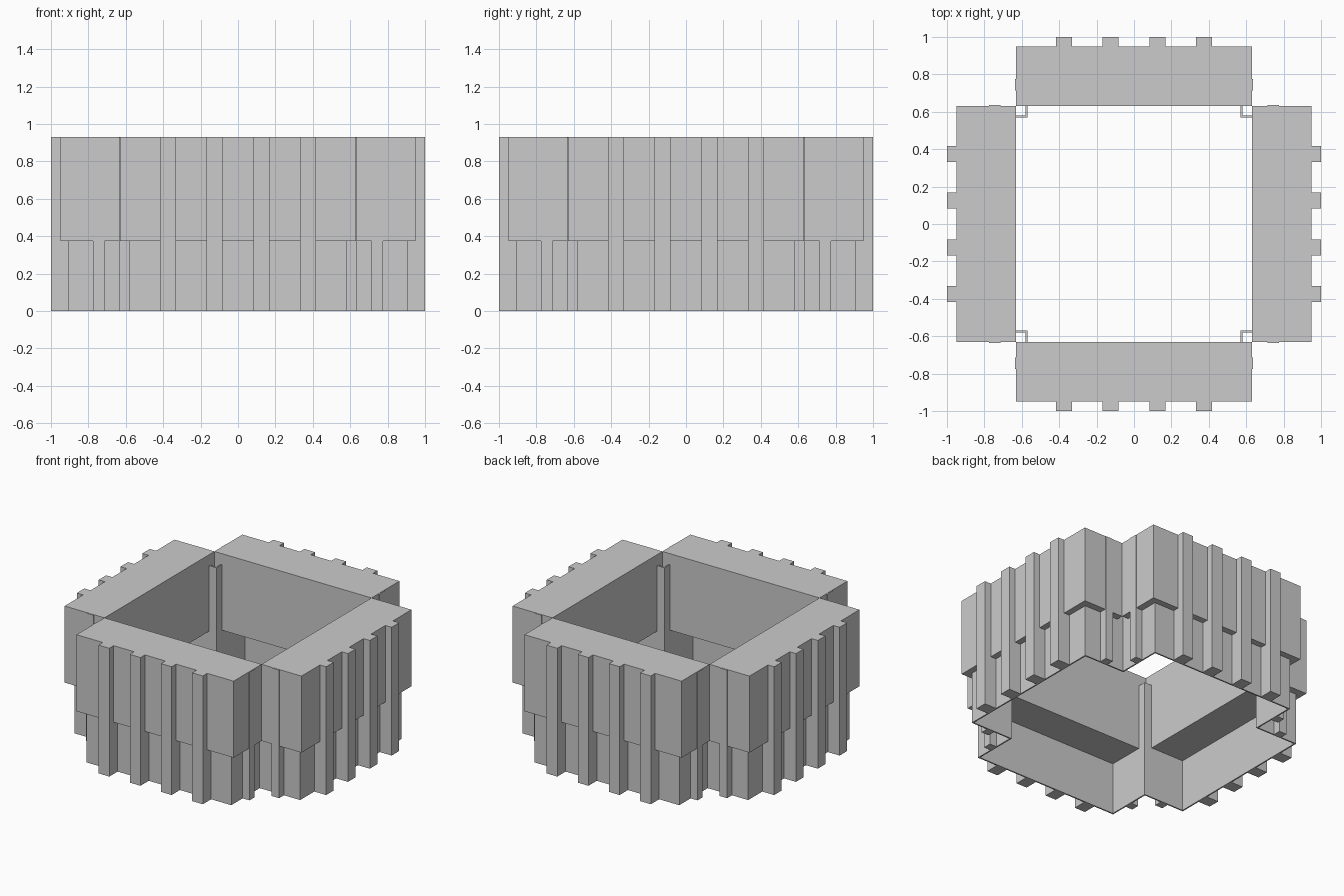
import bpy, bmesh
from math import pi
from mathutils import Matrix, Vector

if "Cube" in bpy.data.objects:
    bpy.data.objects.remove(bpy.data.objects["Cube"])

H = 0.93          # full height
LEDGE = 0.375     # underside of the upper blocks


def finish(bm, name):
    bmesh.ops.recalc_face_normals(bm, faces=bm.faces)
    me = bpy.data.meshes.new(name)
    bm.to_mesh(me)
    bm.free()
    ob = bpy.data.objects.new(name, me)
    bpy.context.collection.objects.link(ob)
    return ob


def boxes(name, specs, turn):
    """One object from boxes given as (x0, x1, y0, y1, z0, z1), turned about z."""
    bm = bmesh.new()
    for x0, x1, y0, y1, z0, z1 in specs:
        m = (Matrix.Rotation(turn, 4, 'Z')
             @ Matrix.Translation(((x0 + x1) / 2, (y0 + y1) / 2, (z0 + z1) / 2))
             @ Matrix.Diagonal((x1 - x0, y1 - y0, z1 - z0, 1)))
        bmesh.ops.create_cube(bm, size=1, matrix=m)
    return finish(bm, name)


def cross_outline(a, b):
    pts = []
    for k in range(4):
        r = Matrix.Rotation(k * pi / 2, 3, 'Z')
        pts += [r @ Vector(p) for p in ((b, -a, 0), (b, a, 0), (a, a, 0))]
    return pts


# Four sides: upper block, outer ribs and the thin rib on each end
for k, side in enumerate(("front", "right", "back", "left")):
    t = k * pi / 2
    boxes(side + "_upper_block", [(-0.63, 0.63, -0.95, -0.63, LEDGE, H)], t)
    boxes(side + "_ribs",
          [(x - 0.043, x + 0.043, -1.0, -0.9, 0, H)
           for x in (-0.375, -0.125, 0.125, 0.375)], t)
    boxes(side + "_end_ribs",
          [(min(s * 0.575, s * 0.635), max(s * 0.575, s * 0.635),
            -0.775, -0.715, 0, H - 0.002) for s in (-1, 1)], t)

# Thin cross-shaped lower wall, open at the bottom, rising inside the blocks
bm = bmesh.new()
T, TOP = 0.01, 0.85
loops = []
for a, b, z in ((0.58, 0.905, 0), (0.58, 0.905, TOP),
                (0.58 - T, 0.905 - T, TOP), (0.58 - T, 0.905 - T, 0)):
    loops.append([bm.verts.new((p.x, p.y, z)) for p in cross_outline(a, b)])
for i in range(4):
    lo, hi = loops[i], loops[(i + 1) % 4]
    for j in range(12):
        n = (j + 1) % 12
        bm.faces.new((lo[j], lo[n], hi[n], hi[j]))
finish(bm, "lower_wall")
